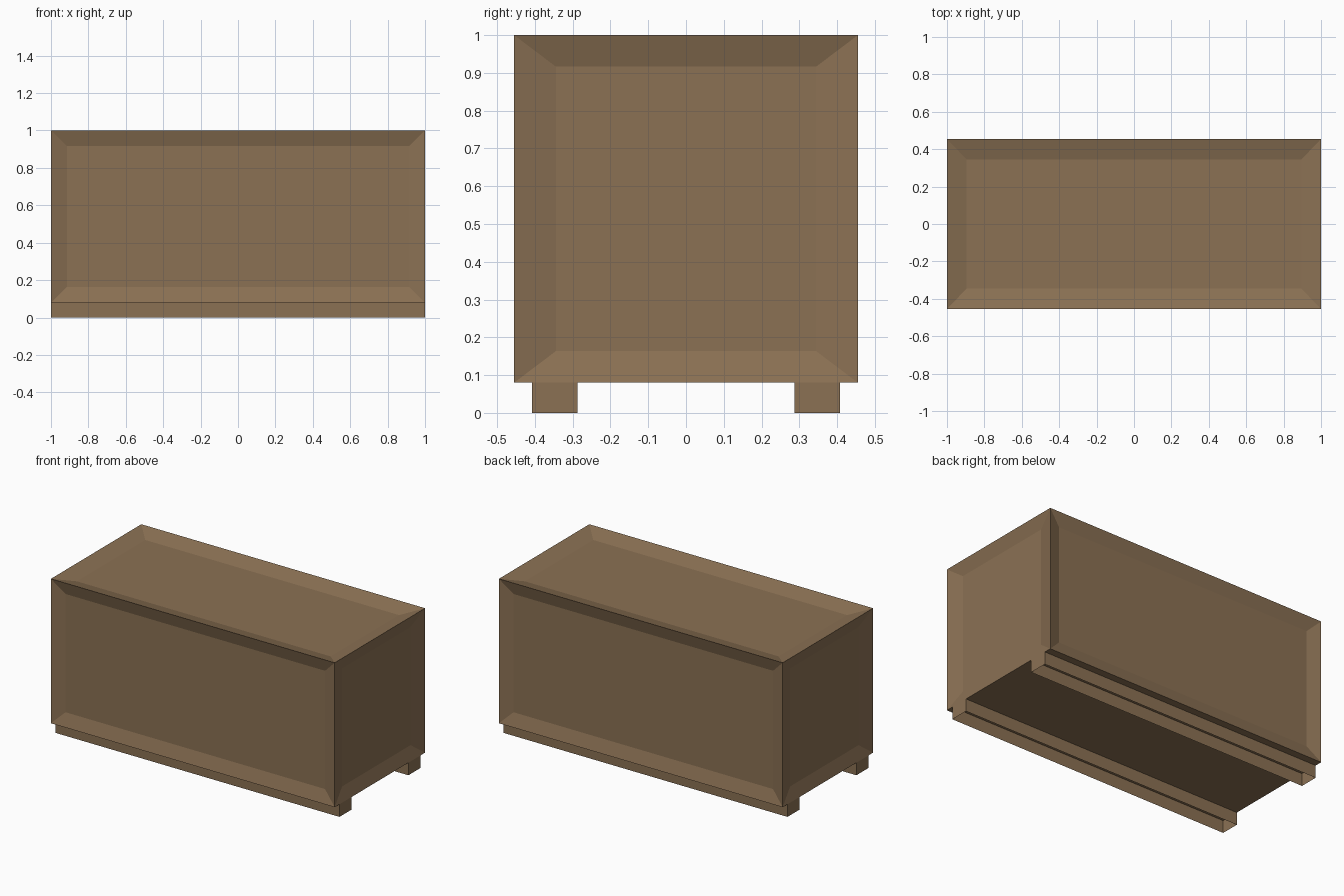
import bpy, bmesh
from mathutils import Vector

if "Cube" in bpy.data.objects:
    bpy.data.objects.remove(bpy.data.objects["Cube"])

wood = bpy.data.materials.new("crate brown")
wood.diffuse_color = (0.258, 0.165, 0.088, 1)
wood.use_nodes = True
wood.node_tree.nodes["Principled BSDF"].inputs["Base Color"].default_value = wood.diffuse_color


def box(lo, hi):
    bm = bmesh.new()
    bmesh.ops.create_cube(bm, size=1)
    lo, hi = Vector(lo), Vector(hi)
    for v in bm.verts:
        v.co = (lo + hi) / 2 + v.co * (hi - lo)
    bm.normal_update()
    return bm


def finish(bm, name):
    mesh = bpy.data.meshes.new(name)
    bm.to_mesh(mesh)
    bm.free()
    mesh.materials.append(wood)
    bpy.context.collection.objects.link(bpy.data.objects.new(name, mesh))


def recess(bm, face, margin, depth):
    """Cut a sunken panel; margin is the frame width along each world axis."""
    normal = face.normal.copy()
    centre = face.calc_center_median()
    bmesh.ops.inset_individual(bm, faces=[face], thickness=0.05)
    for v in face.verts:
        for i in range(3):
            if abs(normal[i]) < 0.5:
                side = 1 if v.co[i] > centre[i] else -1
                v.co[i] += side * (0.05 - margin[i])
        v.co -= normal * depth


# Crate body with a sunken panel on every face except the underside
body = box((-1, -0.455, 0.08), (1, 0.455, 1))
for f in list(body.faces):
    n = f.normal
    if n.z > 0.5:
        recess(body, f, (0.12, 0.125, 0), 0.03)
    elif abs(n.x) > 0.5:
        recess(body, f, (0, 0.125, 0.098), 0.025)
    elif abs(n.y) > 0.5:
        recess(body, f, (0.1, 0, 0.098), 0.025)
finish(body, "crate_body")

# Two full-length runners, hollow and open at the bottom
for name, y in (("front_runner", -0.347), ("back_runner", 0.347)):
    bm = box((-1, y - 0.06, 0), (1, y + 0.06, 0.08))
    caps = [f for f in bm.faces if abs(f.normal.z) > 0.5]
    bmesh.ops.delete(bm, geom=caps, context='FACES_ONLY')
    finish(bm, name)
